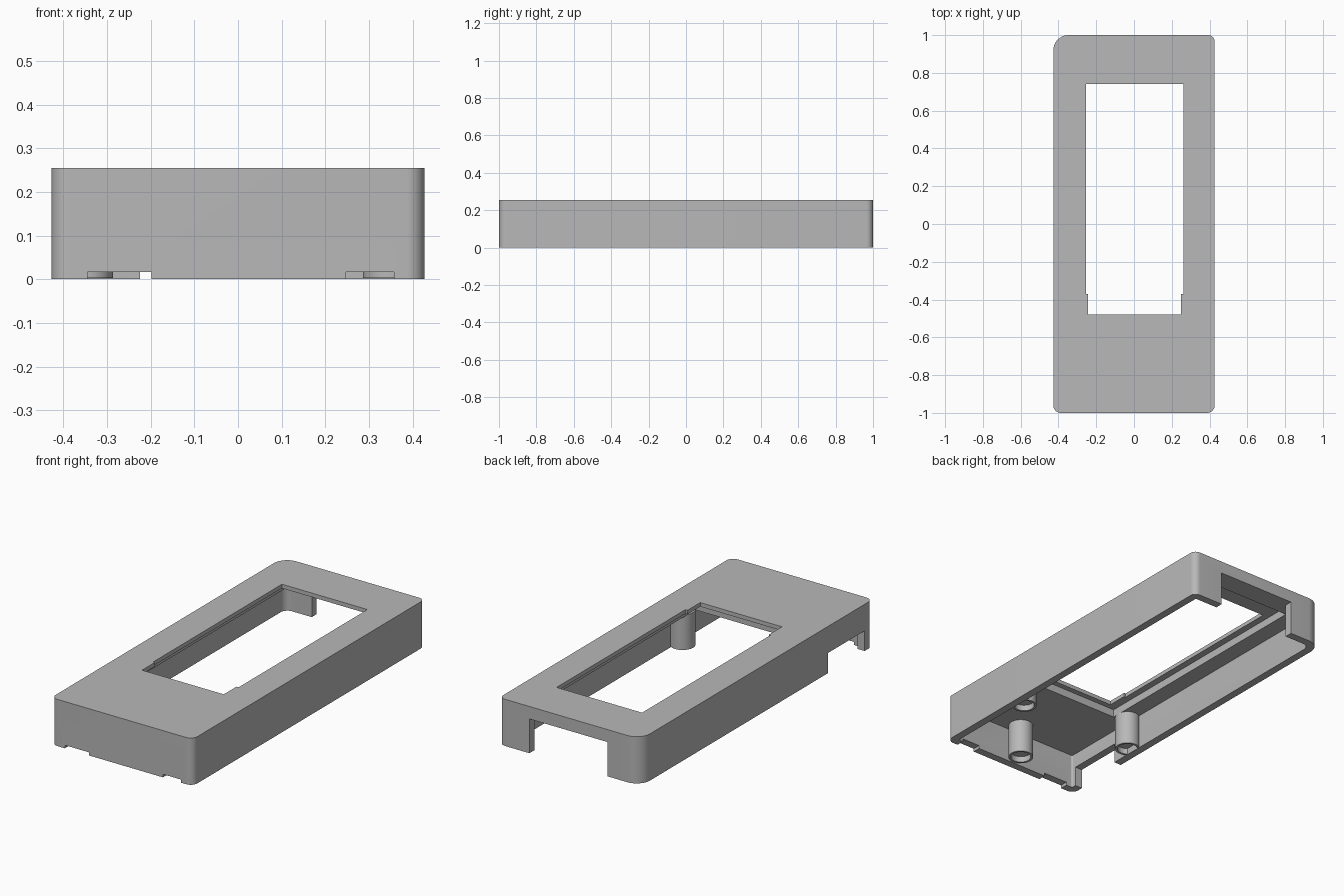
import bpy, bmesh, math

if "Cube" in bpy.data.objects:
    bpy.data.objects.remove(bpy.data.objects["Cube"], do_unlink=True)

grey = bpy.data.materials.new("plain grey")
grey.use_nodes = True
colour = (0.48, 0.48, 0.48, 1)
grey.diffuse_color = colour
grey.node_tree.nodes["Principled BSDF"].inputs["Base Color"].default_value = colour


def make_object(name, bm):
    bmesh.ops.recalc_face_normals(bm, faces=bm.faces)
    mesh = bpy.data.meshes.new(name)
    bm.to_mesh(mesh)
    bm.free()
    mesh.materials.append(grey)
    obj = bpy.data.objects.new(name, mesh)
    bpy.context.collection.objects.link(obj)
    return obj


def block(name, x0, x1, y0, y1, z0, z1, radii=(0, 0, 0, 0)):
    """Upright block; radii run front-right, back-right, back-left, front-left on screen."""
    bm = bmesh.new()
    corners = [(x1, y0, -1, 1, 270), (x1, y1, -1, -1, 0),
               (x0, y1, 1, -1, 90), (x0, y0, 1, 1, 180)]
    ring = []
    for (cx, cy, sx, sy, start), r in zip(corners, radii):
        steps = 10 if r else 0
        for i in range(steps + 1):
            a = math.radians(start + 90 * i / max(steps, 1))
            ring.append(bm.verts.new((cx + sx * r + r * math.cos(a),
                                      cy + sy * r + r * math.sin(a), z0)))
    base = bm.faces.new(ring)
    top = bmesh.ops.extrude_face_region(bm, geom=[base])["geom"]
    bmesh.ops.translate(bm, vec=(0, 0, z1 - z0),
                        verts=[v for v in top if isinstance(v, bmesh.types.BMVert)])
    return make_object(name, bm)


def activate(obj):
    bpy.ops.object.select_all(action='DESELECT')
    obj.select_set(True)
    bpy.context.view_layer.objects.active = obj


def cut(target, cutter):
    cutter.hide_render = True
    mod = target.modifiers.new("cut", 'BOOLEAN')
    mod.operation = 'DIFFERENCE'
    mod.solver = 'EXACT'
    mod.object = cutter
    activate(target)
    bpy.ops.object.modifier_apply(modifier=mod.name)
    bpy.data.objects.remove(cutter, do_unlink=True)


# Outer shell with one larger corner
W, H, WALL = 0.427, 0.255, 0.043
shell = block("case_shell", -W, W, -1, 1, 0, H, (0.04, 0.035, 0.08, 0.04))

# Hollow underside, shallow display pocket and stepped window
cut(shell, block("cavity", -W + WALL, W - WALL, -1 + WALL, 1 - WALL, -0.1, 0.19,
                 (0.01, 0.01, 0.04, 0.01)))
cut(shell, block("display_pocket", -0.29, 0.30, -0.51, 0.88, 0.1, 0.233))
cut(shell, block("window", -0.253, 0.263, -0.37, 0.74, 0.1, 0.4))
cut(shell, block("window_narrow_end", -0.243, 0.25, -0.48, -0.36, 0.1, 0.4))

# Back opening, side notch and two shallow front notches
cut(shell, block("back_opening", -0.225, 0.245, 0.93, 1.1, -0.1, 0.187))
cut(shell, block("side_notch", -0.5, -0.37, -0.93, -0.616, -0.1, 0.11))
for x0, x1 in ((-0.345, -0.198), (0.247, 0.357)):
    cut(shell, block("front_notch", x0, x1, -1.1, -0.94, -0.1, 0.017))


# Round screw posts with a shallow socket in the lower end
def screw_post(name, x, y):
    bm = bmesh.new()
    profile = [(0, 0.035), (0.052, 0.035), (0.052, 0.003), (0.064, 0.003),
               (0.064, 0.195), (0, 0.195)]
    verts = [bm.verts.new((r, 0, z)) for r, z in profile]
    edges = [bm.edges.new(pair) for pair in zip(verts, verts[1:])]
    bmesh.ops.spin(bm, geom=verts + edges, cent=(0, 0, 0), axis=(0, 0, 1),
                   angle=math.tau, steps=40)
    bmesh.ops.remove_doubles(bm, verts=bm.verts, dist=0.0001)
    post = make_object(name, bm)
    post.location = (x, y, 0)
    return post


parts = [shell,
         screw_post("right_screw_post", -0.35, -0.47),
         screw_post("left_screw_post", 0.35, -0.47),
         screw_post("front_screw_post", 0.02, -0.89)]

for obj in parts:
    activate(obj)
    bpy.ops.object.shade_smooth_by_angle(angle=math.radians(30))
